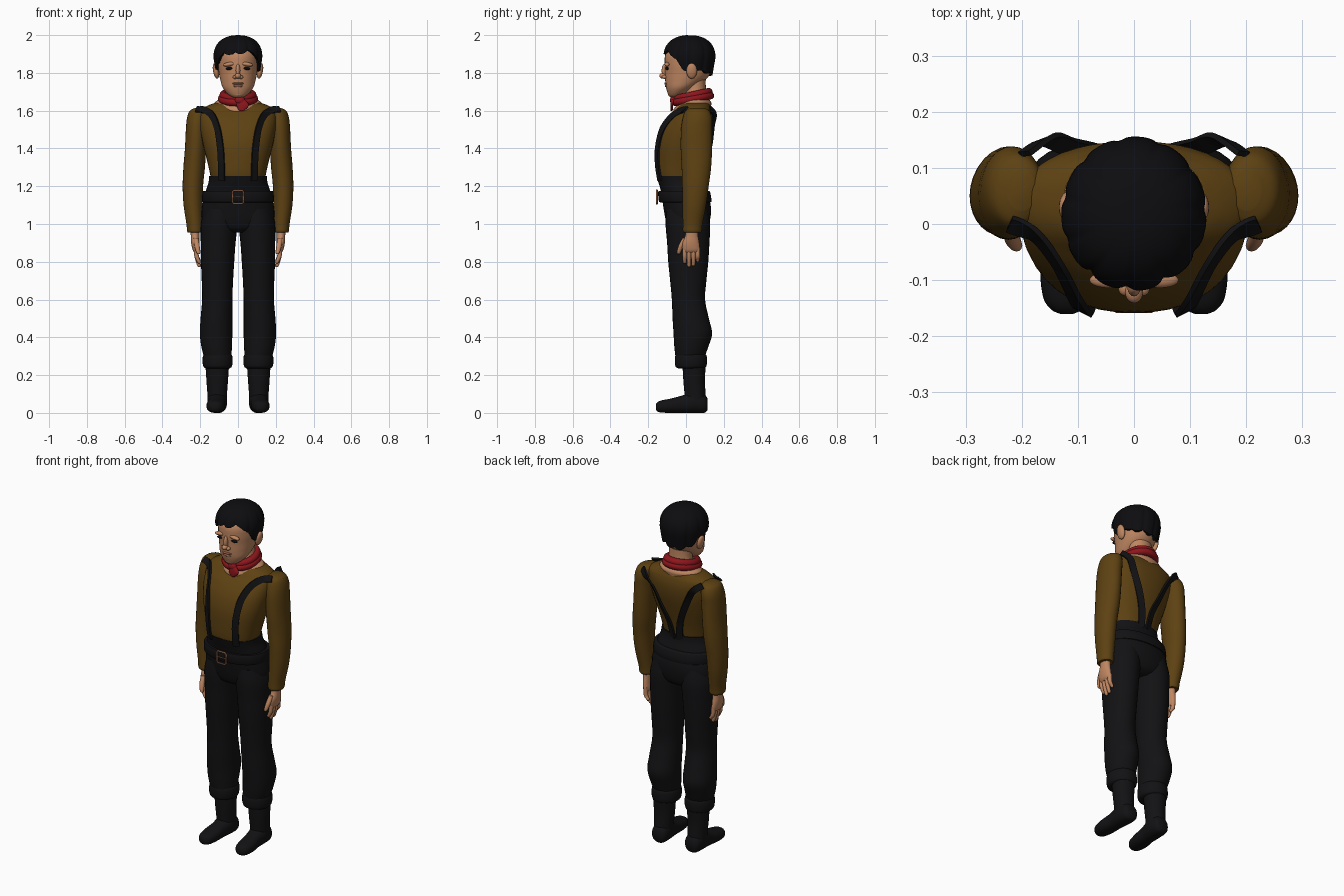
import bpy, bmesh
from math import sin, cos, pi, radians, copysign
from mathutils import Vector, Matrix

if "Cube" in bpy.data.objects:
    bpy.data.objects.remove(bpy.data.objects["Cube"])
made = []


def material(name, rgb):
    m = bpy.data.materials.new(name)
    m.use_nodes = True
    m.diffuse_color = (*rgb, 1)
    m.node_tree.nodes["Principled BSDF"].inputs["Base Color"].default_value = (*rgb, 1)
    return m


SKIN = material("skin", (0.52, 0.24, 0.12))
SHIRT = material("brown cloth", (0.11, 0.053, 0.006))
BLACK = material("black cloth", (0.006, 0.006, 0.007))
HAIR = material("black hair", (0.004, 0.004, 0.005))
RED = material("red cloth", (0.27, 0.008, 0.012))
BRASS = material("buckle metal", (0.32, 0.14, 0.07))
LIPS = material("lips", (0.36, 0.14, 0.08))


def finish(name, bm, mat):
    bmesh.ops.recalc_face_normals(bm, faces=bm.faces)
    me = bpy.data.meshes.new(name)
    bm.to_mesh(me)
    bm.free()
    me.materials.append(mat)
    ob = bpy.data.objects.new(name, me)
    bpy.context.collection.objects.link(ob)
    made.append(ob)
    return ob


def spline(rows, steps=5):
    """Catmull-Rom interpolation through rows of numbers."""
    out = []
    for i in range(len(rows) - 1):
        a, b = rows[max(i - 1, 0)], rows[i]
        c, d = rows[i + 1], rows[min(i + 2, len(rows) - 1)]
        for k in range(steps):
            t = k / steps
            out.append(tuple(
                q + t / 2 * (r - p + t * (2 * p - 5 * q + 4 * r - s + t * (3 * (q - r) + s - p)))
                for p, q, r, s in zip(a, b, c, d)))
    return out + [tuple(rows[-1])]


def skin_rings(bm, rings, cap=True):
    loops = [[bm.verts.new(co) for co in ring] for ring in rings]
    n = len(loops[0])
    for a, b in zip(loops, loops[1:]):
        for i in range(n):
            bm.faces.new((a[i], a[(i + 1) % n], b[(i + 1) % n], b[i]))
    if cap:
        bm.faces.new(loops[0])
        bm.faces.new(loops[-1])


def loft(name, rows, mat, power=2.0, n=28, side=1, along_y=False, steps=5):
    """Stack of oval rings: (level, centre x, centre y, half width, half depth)."""
    rings = []
    for lv, cx, cy, rx, ry in spline(rows, steps):
        ring = []
        for i in range(n):
            a = 2 * pi * i / n
            u = cx * side + rx * copysign(abs(cos(a)) ** (2 / power), cos(a))
            v = cy + ry * copysign(abs(sin(a)) ** (2 / power), sin(a))
            ring.append((u, lv, v) if along_y else (u, v, lv))
        rings.append(ring)
    bm = bmesh.new()
    skin_rings(bm, rings)
    return finish(name, bm, mat)


def ball(name, loc, size, mat, tilt=0):
    bm = bmesh.new()
    bmesh.ops.create_uvsphere(bm, u_segments=20, v_segments=12, radius=1)
    bm.transform(Matrix.Translation(loc) @ Matrix.Rotation(tilt, 4, 'Y') @ Matrix.Diagonal((*size, 1)))
    return finish(name, bm, mat)


def ring_tube(name, path, radius, mat, n=10):
    """Closed round tube through a loop of points."""
    pts = [Vector(p) for p in path]
    mid = sum(pts, Vector()) / len(pts)
    axis = (pts[0] - mid).cross(pts[len(pts) // 4] - mid).normalized()
    rings = []
    for i, p in enumerate(pts + pts[:1]):
        k = i % len(pts)
        tan = pts[(k + 1) % len(pts)] - pts[k - 1]
        out = tan.cross(axis).normalized()
        rings.append([p + radius * (out * cos(2 * pi * j / n) + axis * sin(2 * pi * j / n)) for j in range(n)])
    bm = bmesh.new()
    skin_rings(bm, rings, cap=False)
    bmesh.ops.remove_doubles(bm, verts=bm.verts, dist=1e-5)
    return finish(name, bm, mat)


# Shirt body, open neckline and neck
TORSO = [(1.2, 0, -.03, .135, .105), (1.25, 0, -.035, .145, .118), (1.32, 0, -.03, .16, .128),
         (1.42, 0, -.015, .185, .14), (1.5, 0, .005, .2, .138), (1.56, 0, .025, .205, .122),
         (1.6, 0, .04, .2, .1), (1.625, 0, .045, .165, .085), (1.64, 0, .05, .125, .075)]
loft("shirt_body", TORSO, SHIRT, power=2.3, n=40)
loft("neck", [(1.58, 0, .03, .07, .08), (1.6, 0, .03, .095, .097), (1.625, 0, .04, .12, .093),
              (1.645, 0, .05, .122, .083), (1.675, 0, .05, .08, .062), (1.72, 0, .05, .066, .055),
              (1.8, 0, .05, .066, .055)], SKIN)

# Trousers top and belt
loft("trouser_waist", [(.955, 0, .01, .06, .07), (.975, 0, .01, .14, .1), (1.02, 0, .01, .188, .117),
                       (1.09, 0, .006, .19, .126), (1.17, 0, -.01, .172, .122), (1.22, 0, -.025, .156, .121),
                       (1.255, 0, -.032, .153, .124)], BLACK, power=2.2, n=40)
loft("belt", [(1.115, 0, -.004, .184, .134), (1.122, 0, -.004, .19, .14), (1.168, 0, -.01, .188, .138),
              (1.175, 0, -.01, .182, .132)], BLACK, power=2.2, n=40, steps=2)
corners = [(sx * x, -.154, 1.143 + sz * z) for sx, sz, order in
           ((1, 1, 1), (-1, 1, -1), (-1, -1, 1), (1, -1, -1))
           for x, z in ((.03, .025), (.023, .035))[::order]]
ring_tube("buckle_frame", corners, .005, BRASS, n=8)
loft("buckle_prong", [(-.028, 0, 0, .003, .003), (.028, 0, 0, .003, .003)], BRASS, n=8).matrix_world = \
    Matrix.Translation((0, -.153, 1.143)) @ Matrix.Rotation(pi / 2, 4, 'Y')


def strap(name, points, face, side):
    """Flat band lying on the shirt; a missing y is taken from the shirt surface."""
    surface = spline(TORSO, 12)
    pts = []
    for x, y, z in points:
        if y is None:
            _, _, cy, rx, ry = min(surface, key=lambda r: abs(r[0] - z))
            y = cy + face * (ry * max(0, 1 - (x / rx) ** 2.3) ** (1 / 2.3) + .009)
        pts.append((x, y, z))
    pts = [Vector((x * side, y, z)) for x, y, z in spline(pts, 6)]
    bm = bmesh.new()
    rows = []
    for i, p in enumerate(pts):
        tan = pts[min(i + 1, len(pts) - 1)] - pts[max(i - 1, 0)]
        nor = p - Vector((0, .02, min(p.z, 1.5)))
        w = tan.cross(nor).normalized()
        nor = w.cross(tan).normalized()
        rows.append([p + w * .018 * a + nor * .005 * b for a, b in ((-1, -1), (1, -1), (1, 1), (-1, 1))])
    skin_rings(bm, rows)
    finish(name, bm, BLACK)


# Parts that come in pairs
for side, label in ((1, "left"), (-1, "right")):
    strap(label + "_front_strap", [(.222, .0, 1.608), (.175, None, 1.602), (.135, None, 1.57), (.108, None, 1.5),
                                   (.093, None, 1.4), (.088, None, 1.31), (.086, None, 1.23)], -1, side)
    strap(label + "_back_strap", [(.195, .125, 1.61), (.155, .15, 1.58), (.115, None, 1.52), (.07, None, 1.42),
                                  (.035, None, 1.33), (.022, None, 1.23)], 1, side)
    loft(label + "_sleeve", [(1.615, .2, .06, .025, .035), (1.6, .208, .06, .047, .062), (1.56, .215, .06, .055, .077),
                             (1.5, .22, .056, .056, .082), (1.4, .225, .055, .056, .083), (1.3, .232, .055, .057, .078),
                             (1.2, .239, .05, .054, .07), (1.1, .238, .044, .05, .062), (1.0, .23, .035, .043, .052),
                             (.965, .228, .033, .042, .05), (.955, .228, .033, .037, .045)], SHIRT, side=side)
    loft(label + "_palm", [(.98, .227, .032, .026, .032), (.94, .227, .03, .023, .034), (.9, .226, .025, .022, .045),
                           (.865, .222, .027, .019, .046), (.85, .22, .027, .012, .042)], SKIN, side=side)
    for i, tip in enumerate((.79, .772, .777, .8)):
        y = -.007 + .023 * i
        loft(f"{label}_finger_{i + 1}", [(.875, .222, y, .012, .012), (.83, .219, y, .012, .0115),
                                         (tip + .01, .207, y, .01, .01), (tip, .205, y, .005, .005)],
             SKIN, n=12, side=side)
    loft(label + "_thumb", [(.925, .222, -.005, .013, .014), (.885, .217, -.026, .014, .014),
                            (.85, .21, -.038, .011, .011), (.84, .208, -.04, .005, .006)], SKIN, n=12, side=side)
    loft(label + "_trouser_leg", [(1.08, .092, .006, .085, .11), (1.0, .1, .01, .097, .118), (.9, .105, .012, .092, .112),
                                  (.8, .108, .012, .088, .106), (.7, .109, .012, .083, .096), (.6, .11, .013, .08, .088),
                                  (.5, .114, .025, .084, .096), (.42, .116, .036, .086, .102),
                                  (.35, .113, .028, .081, .09), (.3, .108, .022, .073, .078)], BLACK, side=side)
    loft(label + "_trouser_cuff", [(.235, .108, .026, .062, .066), (.245, .108, .026, .075, .081),
                                   (.275, .108, .026, .08, .085), (.305, .108, .026, .076, .082),
                                   (.318, .108, .026, .062, .068)], BLACK, side=side)
    loft(label + "_boot_shaft", [(.04, .11, .05, .05, .055), (.1, .11, .048, .052, .056), (.17, .11, .043, .057, .057),
                                 (.26, .11, .043, .063, .062)], BLACK, side=side)
    loft(label + "_boot_foot", [(.114, .108, .045, .03, .03), (.095, .108, .05, .046, .05), (.04, .11, .056, .052, .056),
                                (-.02, .113, .046, .046, .046), (-.08, .118, .038, .049, .038),
                                (-.13, .12, .034, .042, .032), (-.152, .12, .032, .028, .024),
                                (-.16, .12, .031, .012, .012)], BLACK, power=2.3, side=side, along_y=True)
    ball(label + "_ear", (side * .117, .03, 1.81), (.015, .028, .042), SKIN, tilt=side * .2)
    ball(label + "_eye", (side * .044, -.1, 1.824), (.022, .009, .008), HAIR, tilt=side * .1)
    ball(label + "_brow_ridge", (side * .046, -.1, 1.846), (.034, .014, .011), SKIN, tilt=side * .15)
    ball(label + "_nostril", (side * .016, -.114, 1.778), (.012, .014, .01), SKIN)

# Head and face
loft("head", [(1.67, 0, -.06, .025, .022), (1.685, 0, -.052, .05, .042), (1.72, 0, -.03, .08, .075),
              (1.76, 0, -.005, .093, .105), (1.8, 0, .01, .101, .121), (1.85, 0, .015, .108, .128),
              (1.9, 0, .016, .106, .124), (1.945, 0, .018, .08, .09), (1.965, 0, .018, .03, .04)], SKIN, n=36)
ball("nose_tip", (0, -.121, 1.784), (.016, .02, .015), SKIN)
ball("nose_bridge", (0, -.112, 1.812), (.012, .017, .036), SKIN)
ball("upper_lip", (0, -.103, 1.744), (.031, .012, .007), LIPS)
ball("lower_lip", (0, -.1, 1.731), (.026, .012, .008), LIPS)
ball("chin", (0, -.076, 1.69), (.03, .02, .018), SKIN)

# Hair: lobes fanning out from the crown, with a higher edge over the face
edge = spline([(0, 1.895), (35, 1.9), (55, 1.865), (75, 1.82), (90, 1.808), (105, 1.825), (130, 1.795), (180, 1.785)], 8)
rings = []
N, LEVELS = 110, 14
for j in range(1, LEVELS + 2):
    s = min(j / LEVELS, 1)
    ring = []
    for i in range(N):
        a = 2 * pi * i / N - pi
        lobe = abs(sin(5.5 * a + .6 * s))
        low = min(edge, key=lambda e: abs(e[0] - abs(a) * 180 / pi))[1] + .014 * (1 - lobe) + .006 * sin(3 * a)
        z = 2 - (2 - low) * (1 - cos(s * pi / 2))
        h = (z - 1.88) / .12
        r = (1 - h ** 2.4) ** (1 / 2.2) if h > 0 else 1 + .15 * h
        r *= 1 - .06 * s * (1 - lobe) ** 2
        if j > LEVELS:
            r *= .84
        ring.append((.13 * r * sin(a), .018 - .138 * r * cos(a), z))
    rings.append(ring)
bm = bmesh.new()
skin_rings(bm, rings, cap=False)
crown = bm.verts.new((0, .018, 1.999))
bm.verts.ensure_lookup_table()
for i in range(N):
    bm.faces.new((crown, bm.verts[i], bm.verts[(i + 1) % N]))
finish("hair", bm, HAIR)

# Neckerchief with knot and hanging corner
angles = [2 * pi * i / 36 for i in range(36)]
for k, (grow, lift) in enumerate(((0, .012), (.008, -.008))):
    ring_tube(f"neckerchief_roll_{k + 1}",
              [((.078 + grow) * cos(a), .036 + (.084 + grow) * sin(a), 1.67 + lift + .018 * sin(a)) for a in angles],
              .021, RED)
ball("neckerchief_knot", (.01, -.068, 1.655), (.027, .017, .022), RED)
loft("neckerchief_corner", [(1.66, .015, -.068, .02, .012), (1.63, .025, -.075, .033, .008),
                            (1.605, .02, -.076, .018, .006), (1.598, .02, -.076, .006, .004)], RED, n=16)

# Smooth shading with sharp edges kept
bpy.ops.object.select_all(action='DESELECT')
for ob in made:
    ob.select_set(True)
bpy.context.view_layer.objects.active = made[0]
bpy.ops.object.shade_smooth_by_angle(angle=radians(50))
